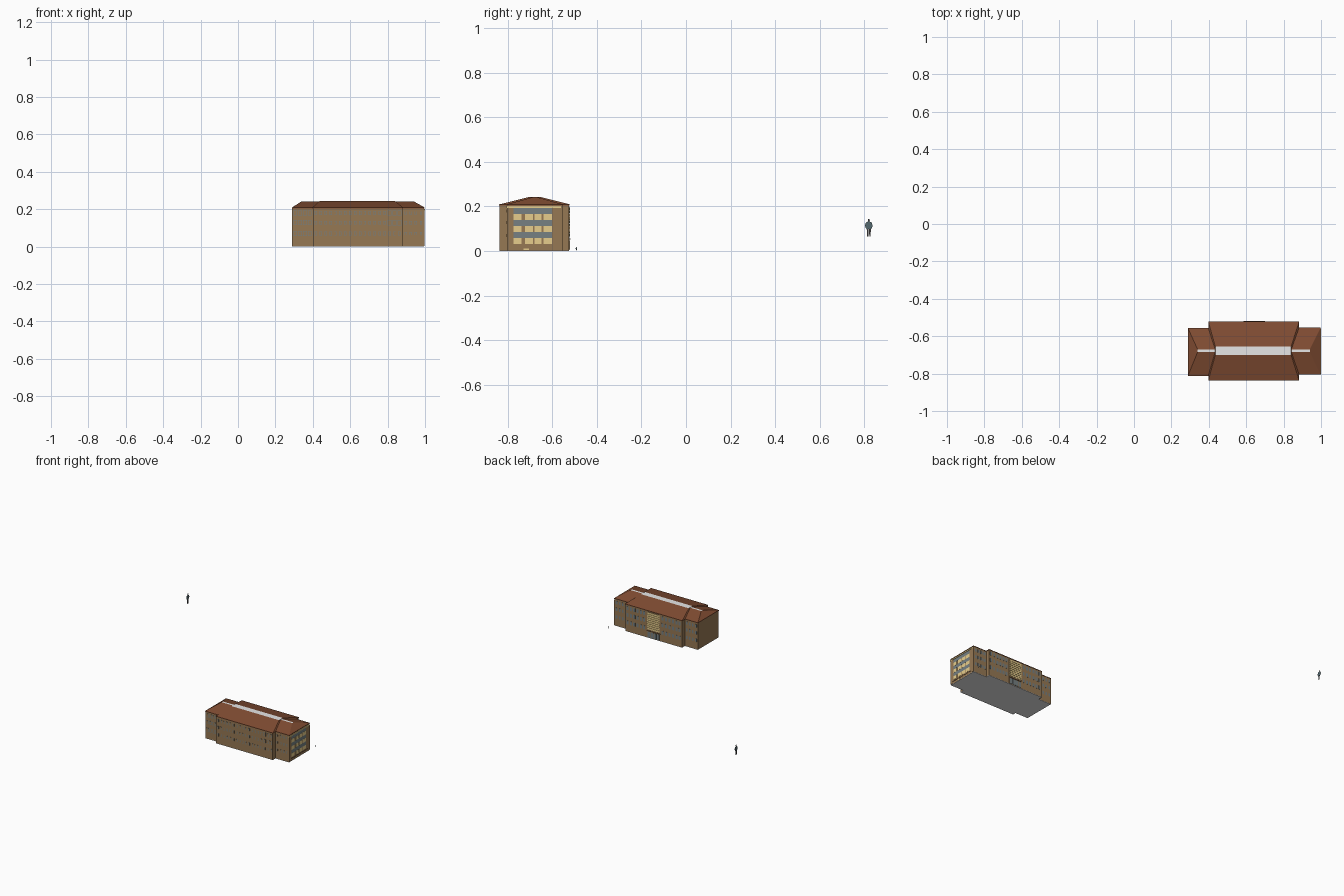
import bpy, bmesh, math

if "Cube" in bpy.data.objects:
    bpy.data.objects.remove(bpy.data.objects["Cube"])


def mat(name, r, g, b):
    m = bpy.data.materials.new(name)
    lin = [((c / 255 + 0.055) / 1.055) ** 2.4 for c in (r, g, b)]
    m.diffuse_color = (*lin, 1)
    m.use_nodes = True
    m.node_tree.nodes["Principled BSDF"].inputs["Base Color"].default_value = m.diffuse_color
    return m


WALL = mat("tan_brick", 150, 120, 84)
ROOF = mat("brown_roof", 128, 76, 50)
TRIM = mat("dark_brown_trim", 104, 78, 54)
PALE = mat("pale_yellow", 238, 212, 144)
GLASS = mat("blue_grey_glass", 118, 128, 130)
FLAT = mat("light_grey", 236, 236, 236)
CLOTH = mat("slate_clothes", 84, 104, 110)
SKIN = mat("figure_grey", 78, 76, 76)


class Part:
    """Collects boxes and prisms into one named mesh of one colour."""

    def __init__(self, name, material):
        self.name, self.mat, self.bm = name, material, bmesh.new()

    def box(self, x0, x1, y0, y1, z0, z1):
        r = bmesh.ops.create_cube(self.bm, size=1)
        for v in r["verts"]:
            v.co = (x1 if v.co.x > 0 else x0, y1 if v.co.y > 0 else y0,
                    z1 if v.co.z > 0 else z0)
        return self

    def plate(self, pts, x, thick):
        # flat cut-out standing in the yz plane
        f = self.bm.faces.new([self.bm.verts.new((x, y, z)) for y, z in pts])
        r = bmesh.ops.extrude_face_region(self.bm, geom=[f])
        for v in r["geom"]:
            if isinstance(v, bmesh.types.BMVert):
                v.co.x += thick
        return self

    def done(self):
        bmesh.ops.recalc_face_normals(self.bm, faces=self.bm.faces[:])
        me = bpy.data.meshes.new(self.name)
        self.bm.to_mesh(me)
        self.bm.free()
        me.materials.append(self.mat)
        ob = bpy.data.objects.new(self.name, me)
        bpy.context.collection.objects.link(ob)
        return ob


# Footprints: x0, x1, y0, y1
MAIN = (0.40, 0.88, -0.836, -0.524)
LEFT = (0.29, 0.41, -0.81, -0.558)
RIGHT = (0.87, 0.995, -0.803, -0.555)
EAVE = 0.207

# Walls, floor slabs and eaves
for name, (x0, x1, y0, y1) in (("main", MAIN), ("left", LEFT), ("right", RIGHT)):
    Part(name + "_walls", WALL).box(x0, x1, y0, y1, 0.003, EAVE).done()
    Part(name + "_floor_slab", FLAT).box(x0, x1, y0, y1, 0, 0.004).done()
    Part(name + "_eaves", ROOF).box(x0 - .002, x1 + .002, y0 - .002, y1 + .002, EAVE - .002, EAVE + .002).done()


# Hipped roofs with a flat light strip on the ridge
def hip(name, foot, top, z1):
    rings = []
    bm = bmesh.new()
    for (x0, x1, y0, y1), z in ((foot, EAVE + .002), (top, z1)):
        rings.append([bm.verts.new((x, y, z)) for x, y in
                      ((x0, y0), (x1, y0), (x1, y1), (x0, y1))])
    a, b = rings
    for i in range(4):
        j = (i + 1) % 4
        bm.faces.new((a[i], a[j], b[j], b[i]))
    bm.faces.new(a[::-1])
    bm.faces.new(b).material_index = 1
    me = bpy.data.meshes.new(name)
    bm.to_mesh(me)
    bm.free()
    me.materials.append(ROOF)
    me.materials.append(FLAT)
    bpy.context.collection.objects.link(bpy.data.objects.new(name, me))


hip("main_roof", (0.397, 0.883, -0.838, -0.521), (0.435, 0.84, -0.70, -0.655), 0.243)
hip("left_roof", (0.288, 0.48, -0.812, -0.556), (0.34, 0.46, -0.685, -0.67), 0.242)
hip("right_roof", (0.80, 0.998, -0.805, -0.553), (0.82, 0.94, -0.685, -0.67), 0.242)

# Windows on the front (side -1) and back (side 1): glass, or thin frame round a tan pane
frames, panes = Part("window_glass", GLASS), Part("window_panes", WALL)
ROWS = (0.07, 0.128, 0.18)


def window(x, z, w, h, y, side, glazed):
    def slab(part, w, h, t):
        part.box(x - w / 2, x + w / 2, *sorted((y - side * .001, y + side * t)), z - h / 2, z + h / 2)
    slab(frames, w, h, .0008)
    if not glazed:
        slab(panes, w - .005, h - .005, .0014)


for z in ROWS:
    for i in range(4):
        window(0.306 + i * 0.026, z, 0.020, 0.027, LEFT[2], -1, False)
        window(0.306 + i * 0.026, z, 0.014, 0.024, LEFT[3], 1, True)
        window(0.897 + i * 0.027, z, 0.012, 0.018, RIGHT[2], -1, False)
        window(0.897 + i * 0.027, z, 0.014, 0.024, RIGHT[3], 1, True)
    for i in range(18):
        # the upper right windows are larger
        big = i >= 15 and z > 0.1
        window(0.416 + i * 0.0263, z, 0.021 if big else 0.013, 0.028 if big else 0.02, MAIN[2], -1, False)
    for i in range(6):
        window(0.42 + i * 0.029, z, 0.017, 0.028, MAIN[3], 1, True)
        window(0.722 + i * 0.028, z, 0.017, 0.028, MAIN[3], 1, True)
for p in (frames, panes):
    p.done()

# Right end: glass bands, pale spandrels, trim lines, pilasters, cornice
X = RIGHT[1]
bands, spandrels = Part("end_glass", GLASS), Part("end_spandrels", PALE)
cols = ((-0.773, -0.738), (-0.722, -0.687), (-0.679, -0.649), (-0.640, -0.600))
mullions = Part("end_mullions", WALL)
for k in range(3):
    z = 0.031 + k * 0.054
    bands.box(X - .001, X + .001, -0.773, -0.600, z + .027, z + .054)
    for y0, y1 in cols:
        spandrels.box(X - .001, X + .0015, y0, y1, z, z + .027)
spandrels.box(X - .001, X + .004, -0.805, -0.560, 0.193, 0.201)
spandrels.box(X - .001, X + .0015, -0.728, -0.705, 0.004, 0.012)
mullions.box(X - .001, X + .003, -0.803, -0.783, 0.004, 0.193)
mullions.box(X - .001, X + .003, -0.575, -0.555, 0.004, 0.193)
for p in (bands, spandrels, mullions):
    p.done()
lines = Part("end_trim", TRIM)
lines.box(X - .001, X + .002, -0.783, -0.575, 0.019, 0.021)
lines.done()

# Back entrance: slatted pale panel over glass doors
Y = MAIN[3]
Part("entrance_bay", WALL).box(0.587, 0.698, Y - .002, Y + .002, 0.004, 0.2).done()
slats = Part("entrance_slats", PALE)
for k in range(9):
    slats.box(0.59, 0.695, Y, Y + .004, 0.066 + k * 0.0148, 0.0775 + k * 0.0148)
slats.done()
doors = Part("entrance_doors", GLASS)
for k in range(4):
    doors.box(0.592 + k * .026, 0.615 + k * .026, Y, Y + .003, 0.006, 0.048)
doors.done()
Part("entrance_canopy", TRIM).box(0.585, 0.70, Y, Y + .005, 0.052, 0.057).done()


# Flat cut-out figures seen side-on to x
def figure(name, x, y, z, h):
    def at(pts):
        return [(y + u * h, z + v * h) for u, v in pts]
    half = [(0.05, .84), (.17, .78), (.22, .62), (.17, .45), (.12, .42)]
    Part(name + "_torso", CLOTH).plate(at(half + [(-u, v) for u, v in half[::-1]]), x, .001).done()
    legs = Part(name + "_legs", SKIN)
    for s in (-1, 1):
        legs.plate(at([(s * .01, .42), (s * .12, .42), (s * .10, 0), (s * .03, 0)]), x, .001)
    legs.done()
    ring = [(.06 * math.cos(a * math.pi / 4), .92 + .08 * math.sin(a * math.pi / 4)) for a in range(8)]
    Part(name + "_head", SKIN).plate(at(ring), x, .001).done()


figure("far_figure", -1.0, 0.82, 0.066, 0.078)
figure("near_figure", 0.999, -0.492, 0.0, 0.018)
